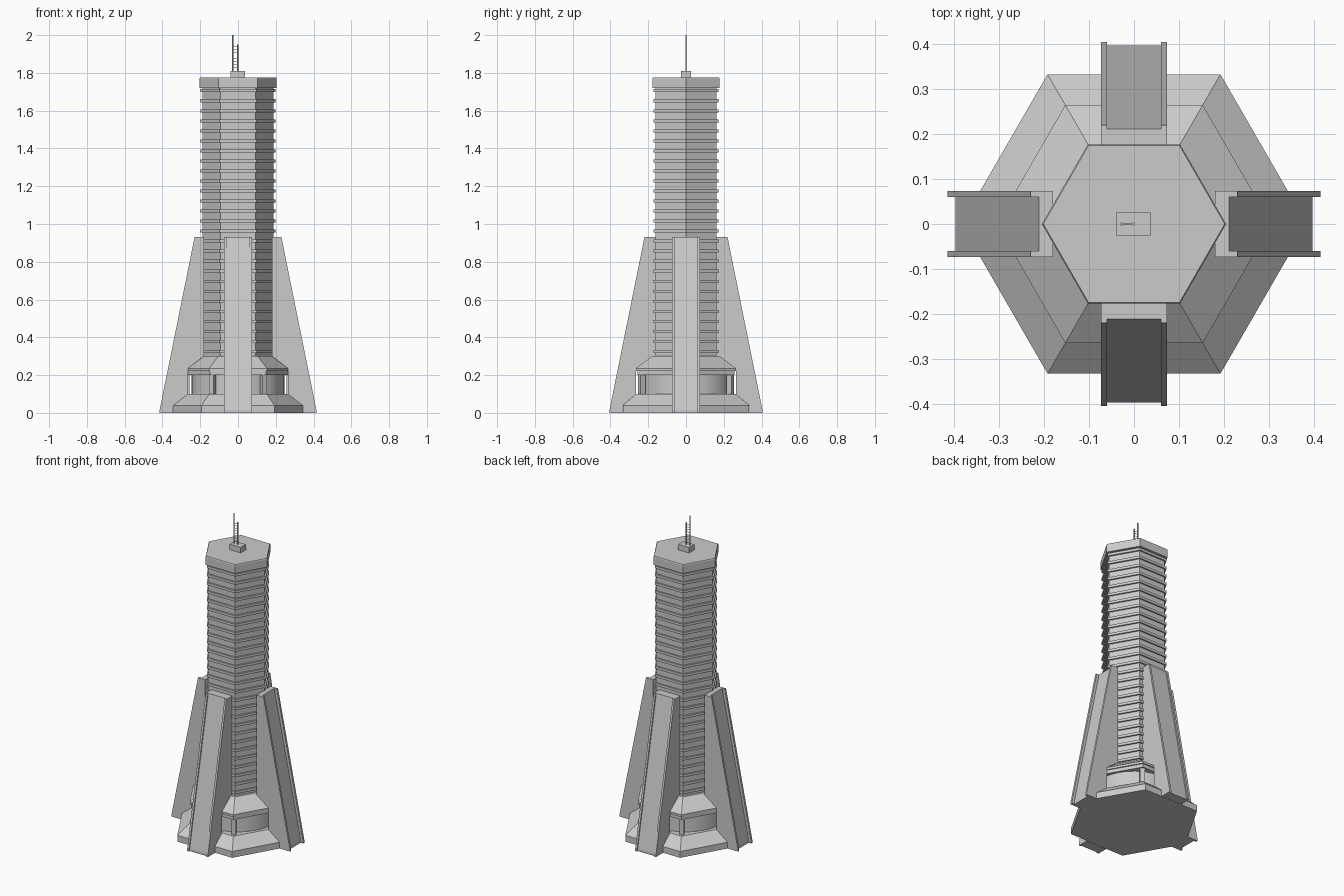
import bpy, math
from mathutils import Matrix

if "Cube" in bpy.data.objects:
    bpy.data.objects.remove(bpy.data.objects["Cube"])


def mesh_object(name, verts, faces):
    me = bpy.data.meshes.new(name)
    me.from_pydata(verts, [], faces)
    me.update()
    ob = bpy.data.objects.new(name, me)
    bpy.context.collection.objects.link(ob)
    return ob


def stack(name, profile, sides=6):
    """Sweep an (radius, z) profile around the z axis with flat caps."""
    verts = [(r * math.cos(2 * math.pi * i / sides), r * math.sin(2 * math.pi * i / sides), z)
             for r, z in profile for i in range(sides)]
    faces = [(k * sides + i, k * sides + (i + 1) % sides,
              (k + 1) * sides + (i + 1) % sides, (k + 1) * sides + i)
             for k in range(len(profile) - 1) for i in range(sides)]
    last = (len(profile) - 1) * sides
    faces.append(tuple(reversed(range(sides))))
    faces.append(tuple(range(last, last + sides)))
    return mesh_object(name, verts, faces)


def slab(name, profile, y0, y1, angle):
    """Extrude an (r, z) outline between y0 and y1, then turn it about z."""
    n = len(profile)
    verts = [(r, y, z) for y in (y0, y1) for r, z in profile]
    faces = [tuple(range(n)), tuple(reversed(range(n, 2 * n)))]
    faces += [(i, i + n, (i + 1) % n + n, (i + 1) % n) for i in range(n)]
    ob = mesh_object(name, verts, faces)
    ob.data.transform(Matrix.Rotation(angle, 4, 'Z'))
    return ob


def box(name, x, y, z, angle=0):
    return slab(name, [(x[0], z[0]), (x[1], z[0]), (x[1], z[1]), (x[0], z[1])], y[0], y[1], angle)


# sloped plinth, round lobby and flared canopy
stack("plinth", [(0.385, 0), (0.385, 0.04), (0.306, 0.1)])
drum = stack("lobby_wall", [(0.245, 0.09), (0.245, 0.21)], 48)
for p in drum.data.polygons:
    p.use_smooth = len(p.vertices) == 4
drum.data.set_sharp_from_angle(angle=math.radians(40))
stack("canopy", [(0.298, 0.2), (0.298, 0.222), (0.306, 0.222), (0.306, 0.236), (0.205, 0.302)])
for i in range(6):
    box("lobby_post", (0.257, 0.285), (-0.014, 0.014), (0.09, 0.21), i * math.pi / 3)

# hexagonal tower with a ledge at each floor
shaft = [(0.187, 0.29)]
pitch = 0.0531
for k in range(27):
    z = 0.325 + k * pitch
    if z > 1.715:
        break
    shaft += [(0.187, z - 0.008), (0.198, z - 0.008), (0.198, z + 0.008), (0.187, z + 0.008)]
shaft.append((0.187, 1.73))
stack("tower_shaft", shaft)
stack("roof_cap", [(0.205, 1.72), (0.205, 1.77), (0.202, 1.775)])

# four leaning buttresses: recessed panel between two fins
for i in range(4):
    along_x = i % 2 == 0
    inner = 0.18 if along_x else 0.162
    low, high = (0.415, 0.23) if along_x else (0.405, 0.22)

    def outline(bottom, top):
        return [(0.335, 0), (bottom, 0), (bottom, 0.015), (top, 0.93), (inner, 0.93),
                (inner, 0.3), (0.265, 0.236), (0.265, 0.1), (0.335, 0.04)]

    a = i * math.pi / 2
    slab("buttress_panel", outline(0.398, 0.212), -0.062, 0.062, a)
    for s in (-1, 1):
        ys = sorted((s * 0.06, s * 0.073))
        slab("buttress_fin", outline(low, high), ys[0], ys[1], a)

# rooftop box with ladder-like antenna
box("antenna_base", (-0.04, 0.037), (-0.026, 0.026), (1.77, 1.81))
for x, top in ((-0.028, 2.0), (-0.002, 1.95)):
    mast = stack("antenna_mast", [(0.0035, 1.8), (0.0035, top)], 8)
    mast.data.transform(Matrix.Translation((x, 0, 0)))
for k in range(8):
    z = 1.83 + k * 0.0155
    box("antenna_rung", (-0.028, -0.002), (-0.001, 0.001), (z - 0.001, z + 0.001))

# consistent outward normals
import bmesh
for ob in bpy.context.collection.objects:
    bm = bmesh.new()
    bm.from_mesh(ob.data)
    bmesh.ops.recalc_face_normals(bm, faces=bm.faces)
    bm.to_mesh(ob.data)
    bm.free()
